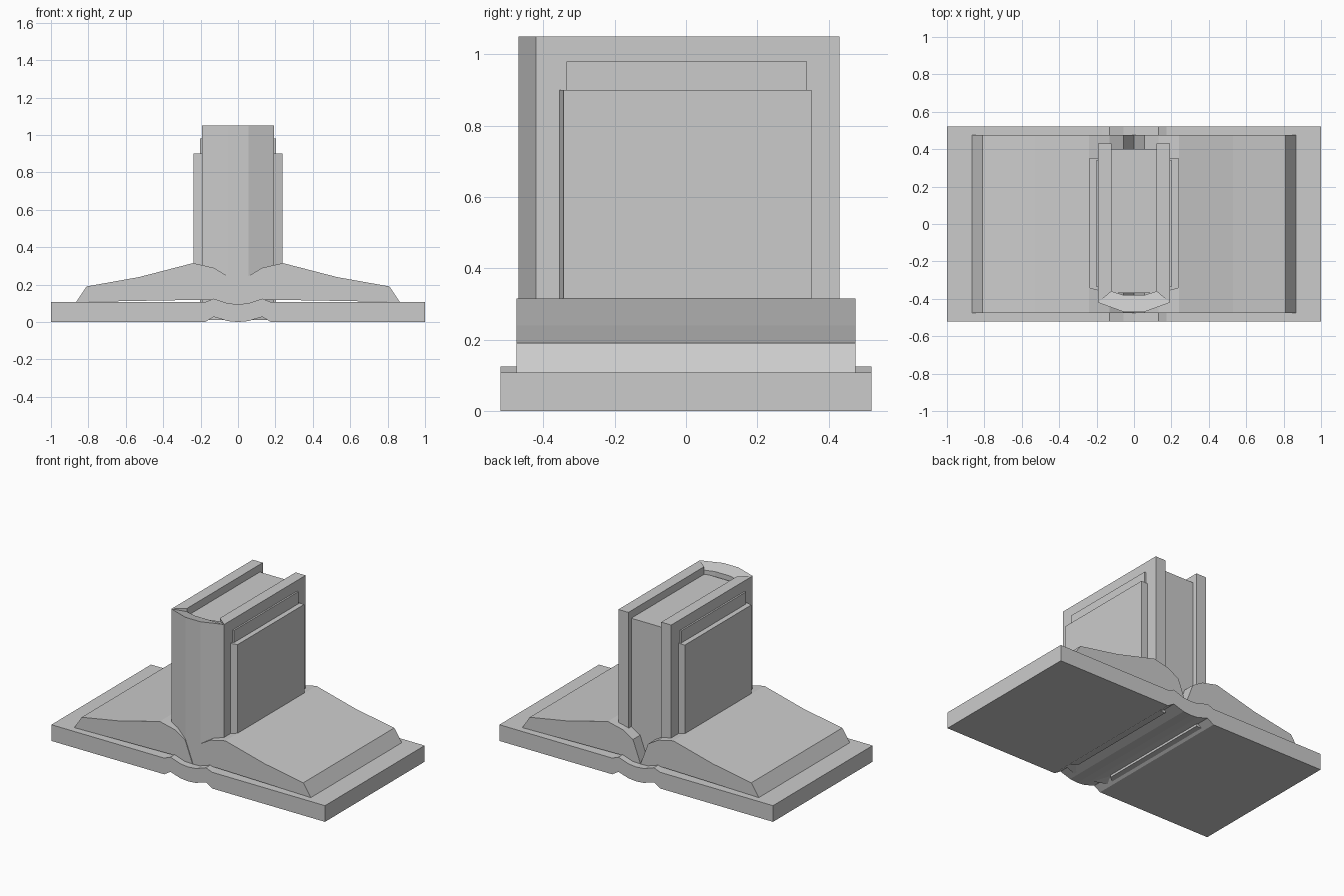
import bpy, bmesh

cube = bpy.data.objects.get("Cube")
if cube:
    bpy.data.objects.remove(cube, do_unlink=True)

grey = bpy.data.materials.new("plain_grey")
grey.use_nodes = True
COLOUR = (0.6, 0.6, 0.6, 1)
grey.diffuse_color = COLOUR
grey.node_tree.nodes["Principled BSDF"].inputs["Base Color"].default_value = COLOUR


def finish(name, bm):
    bmesh.ops.recalc_face_normals(bm, faces=bm.faces)
    mesh = bpy.data.meshes.new(name)
    bm.to_mesh(mesh)
    bm.free()
    mesh.materials.append(grey)
    obj = bpy.data.objects.new(name, mesh)
    bpy.context.collection.objects.link(obj)
    return obj


def prism(name, outline, low, high, axis):
    """Extrude a flat outline along y (outline in x, z) or z (outline in x, y)."""
    def place(a, b, c):
        return (a, c, b) if axis == "y" else (a, b, c)
    bm = bmesh.new()
    ends = [[bm.verts.new(place(a, b, c)) for a, b in outline] for c in (low, high)]
    for end in ends:
        bm.faces.new(end)
    n = len(outline)
    for i in range(n):
        j = (i + 1) % n
        bm.faces.new((ends[0][i], ends[0][j], ends[1][j], ends[1][i]))
    return finish(name, bm)


def box(name, x, y, z):
    return prism(name, [(x[0], y[0]), (x[1], y[0]), (x[1], y[1]), (x[0], y[1])], z[0], z[1], "z")


def mirrored(half):
    """Complete a left-to-right outline from its left half, ending at x = 0."""
    return half + [(-x, z) for x, z in reversed(half[:-1])]


# Open book: cover with a folded spine
top = mirrored([(-1, 0.107), (-0.175, 0.107), (-0.13, 0.125), (-0.055, 0.1), (0, 0.095)])
bottom = mirrored([(-1, 0), (-0.175, 0), (-0.13, 0.028), (-0.055, 0.005), (0, 0)])
prism("open_cover", top + bottom[::-1], -0.52, 0.52, "y")

# Open book: two swelling page stacks meeting in a deep gutter
pages = [(-0.865, 0.107), (-0.81, 0.19), (-0.53, 0.24), (-0.24, 0.315),
         (-0.13, 0.29), (-0.055, 0.245), (0, 0.098), (-0.055, 0.1), (-0.13, 0.12)]
for side, name in ((1, "right_open_pages"), (-1, "left_open_pages")):
    prism(name, [(side * x, z) for x, z in pages], -0.475, 0.475, "y")

# Standing book: page block
BASE, TOP = 0.01, 1.05
box("standing_pages", (-0.12, 0.12), (-0.37, 0.4), (BASE + 0.05, 1.0))

# Standing book: boards with stepped panels
for side, name in ((-1, "right"), (1, "left")):
    board = [(0.12, 0.43), (0.193, 0.43), (0.193, -0.42), (0.12, -0.36)]
    prism(name + "_board", [(side * x, y) for x, y in board], BASE, TOP, "z")
    box(name + "_thin_panel", sorted((side * 0.18, side * 0.204)), (-0.335, 0.34), (0.08, 0.98))
    panel = [(0.18, 0.352), (0.238, 0.352), (0.238, -0.343), (0.193, -0.355), (0.18, -0.355)]
    prism(name + "_thick_panel", [(side * x, y) for x, y in panel], 0.16, 0.9, "z")

# Standing book: faceted spine whose rim dips towards the pages
outer = [(-0.193, -0.42), (-0.055, -0.47), (0.055, -0.47), (0.193, -0.42)]
inner = [(-0.12, -0.36), (-0.055, -0.38), (0.055, -0.38), (0.12, -0.36)]
spine = prism("spine", outer + inner[::-1], BASE, TOP, "z")
for v in spine.data.vertices:
    if v.co.y > -0.4:
        v.co.z += -0.022 if v.co.z > 0.5 else 0.022
